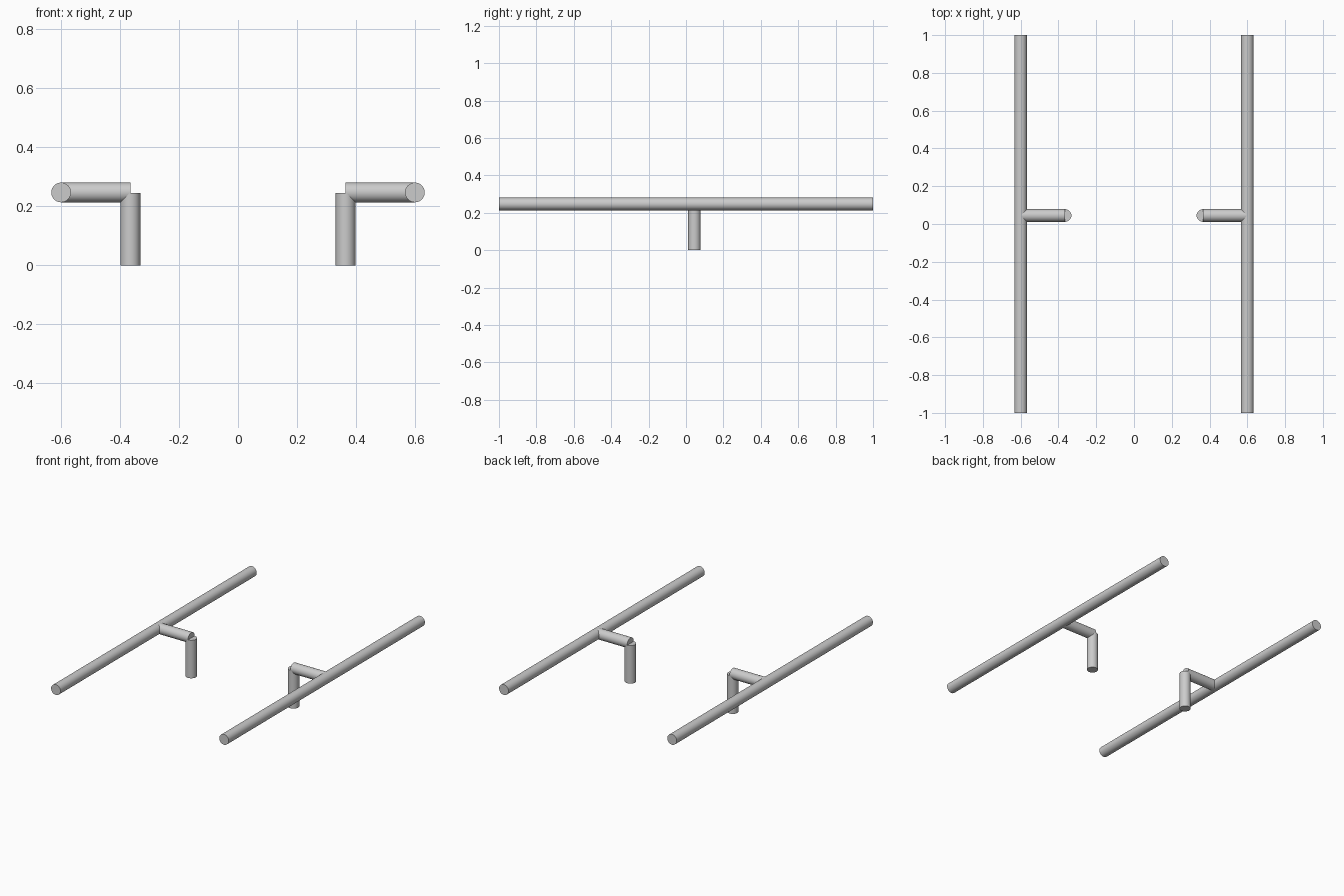
import bpy
from mathutils import Vector

if "Cube" in bpy.data.objects:
    bpy.data.objects.remove(bpy.data.objects["Cube"])

R = 0.0335      # tube radius
Z = 0.247       # rail height
Y = 0.045       # bracket position along the rail


def tube(name, a, b):
    """Capped cylinder running from a to b."""
    a, b = Vector(a), Vector(b)
    d = b - a
    bpy.ops.mesh.primitive_cylinder_add(vertices=32, radius=R, depth=d.length,
                                        location=(a + b) / 2)
    o = bpy.context.object
    o.rotation_euler = d.to_track_quat('Z', 'Y').to_euler()
    o.name = name
    bpy.ops.object.shade_smooth_by_angle()


for side, s in (("left", -1), ("right", 1)):
    # long side rail
    tube(side + "_rail", (s * 0.6, -1, Z), (s * 0.6, 1, Z))
    # arm reaching inward from the rail
    tube(side + "_arm", (s * 0.6, Y, Z), (s * 0.365, Y, Z))
    # post down to the ground
    tube(side + "_post", (s * 0.365, Y, 0), (s * 0.365, Y, Z - 0.002))
